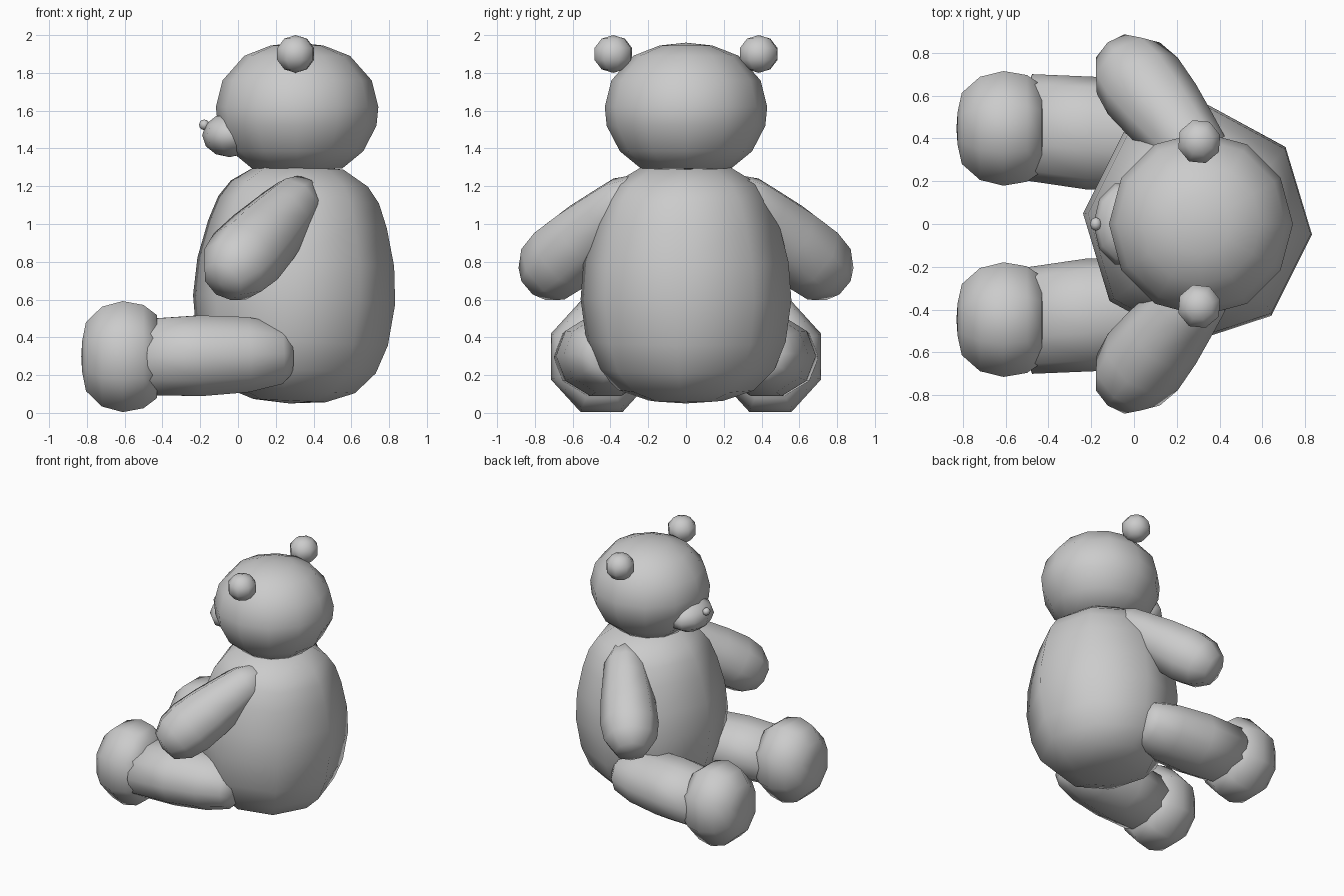
import bpy, bmesh, math
from mathutils import Vector, Matrix

cube = bpy.data.objects.get("Cube")
if cube:
    bpy.data.objects.remove(cube)

plush = bpy.data.materials.new("plain grey")
plush.use_nodes = True
plush.diffuse_color = (0.6, 0.6, 0.6, 1)
plush.node_tree.nodes["Principled BSDF"].inputs["Base Color"].default_value = (0.6, 0.6, 0.6, 1)


def lathe(name, profile, origin, axis=(0, 0, 1), sides=10, stretch=(1, 1), turn=0.0):
    """Revolve (radius, distance) points around an axis; both ends close to a point."""
    bm = bmesh.new()
    rings = []
    for r, t in profile:
        count = sides if r > 0 else 1
        rings.append([bm.verts.new((r * stretch[0] * math.cos(turn + math.tau * i / sides),
                                    r * stretch[1] * math.sin(turn + math.tau * i / sides), t))
                      for i in range(count)])
    for a, b in zip(rings, rings[1:]):
        for i in range(sides):
            j = (i + 1) % sides
            corners = [a[i % len(a)], a[j % len(a)], b[j % len(b)], b[i % len(b)]]
            bm.faces.new(list(dict.fromkeys(corners)))
    # Local z follows the axis, local y stays as upright as it can
    z = Vector(axis).normalized()
    up = Vector((0, 1, 0)) if abs(z.z) > 0.99 else Vector((0, 0, 1))
    x = up.cross(z).normalized()
    frame = Matrix((x, z.cross(x), z)).transposed().to_4x4()
    bm.transform(Matrix.Translation(origin) @ frame)
    bmesh.ops.recalc_face_normals(bm, faces=bm.faces)
    for face in bm.faces:
        face.smooth = True
    mesh = bpy.data.meshes.new(name)
    bm.to_mesh(mesh)
    bm.free()
    mesh.materials.append(plush)
    obj = bpy.data.objects.new(name, mesh)
    bpy.context.collection.objects.link(obj)


def ball(name, center, radii, sides=8, rings=6, turn=0.0):
    """Low-poly ellipsoid."""
    profile = [(math.sin(math.pi * i / rings) if 0 < i < rings else 0,
                -radii[2] * math.cos(math.pi * i / rings)) for i in range(rings + 1)]
    lathe(name, profile, center, sides=sides, stretch=radii[:2], turn=turn)


# Egg-shaped body, leaning back slightly
lathe("body",
      [(0, 0.05), (0.2, 0.065), (0.36, 0.12), (0.47, 0.23), (0.53, 0.38), (0.56, 0.6),
       (0.545, 0.8), (0.495, 1.0), (0.445, 1.13), (0.38, 1.215), (0.24, 1.3), (0, 1.31)],
      (0.27, 0, 0), axis=(0.045, 0, 1), sides=8, stretch=(0.96, 1), turn=math.radians(-5))

# Head, snout and nose
lathe("head",
      [(0, 1.28), (0.24, 1.295), (0.35, 1.385), (0.42, 1.52), (0.43, 1.62),
       (0.395, 1.76), (0.28, 1.89), (0.14, 1.945), (0, 1.96)],
      (0.313, 0, 0), sides=12)
ball("snout", (-0.045, 0, 1.47), (0.145, 0.2, 0.116), sides=10)
ball("nose", (-0.178, 0, 1.525), (0.028, 0.032, 0.028))

# Ears, arms, legs and feet on both sides
for side, s in (("front_side", -1), ("back_side", 1)):
    ball(side + "_ear", (0.305, s * 0.385, 1.9), (0.108, 0.11, 0.1), rings=5, turn=0.3)

    lathe(side + "_arm",
          [(0, -0.19), (0.12, -0.165), (0.19, -0.06), (0.21, 0.07), (0.198, 0.25),
           (0.17, 0.45), (0.15, 0.58), (0.1, 0.68), (0, 0.71)],
          (0.005, s * 0.69, 0.79), axis=(0.3, -0.37 * s, 0.325), sides=8)

    lathe(side + "_leg",
          [(0, -0.05), (0.207, 0), (0.22, 0.3), (0.205, 0.55), (0.165, 0.73), (0.11, 0.785), (0, 0.79)],
          (-0.5, s * 0.453, 0.295), axis=(0.8, -0.075 * s, 0.02), sides=10, stretch=(1.2, 1.02))

    lathe(side + "_foot",
          [(0, -0.21), (0.28, -0.205), (0.62, -0.185), (0.9, -0.1), (1, 0.01),
           (0.93, 0.12), (0.75, 0.19), (0, 0.21)],
          (-0.62, s * 0.447, 0.298), axis=(1, 0, 0), sides=8, stretch=(0.29, 0.318),
          turn=math.pi / 8)
